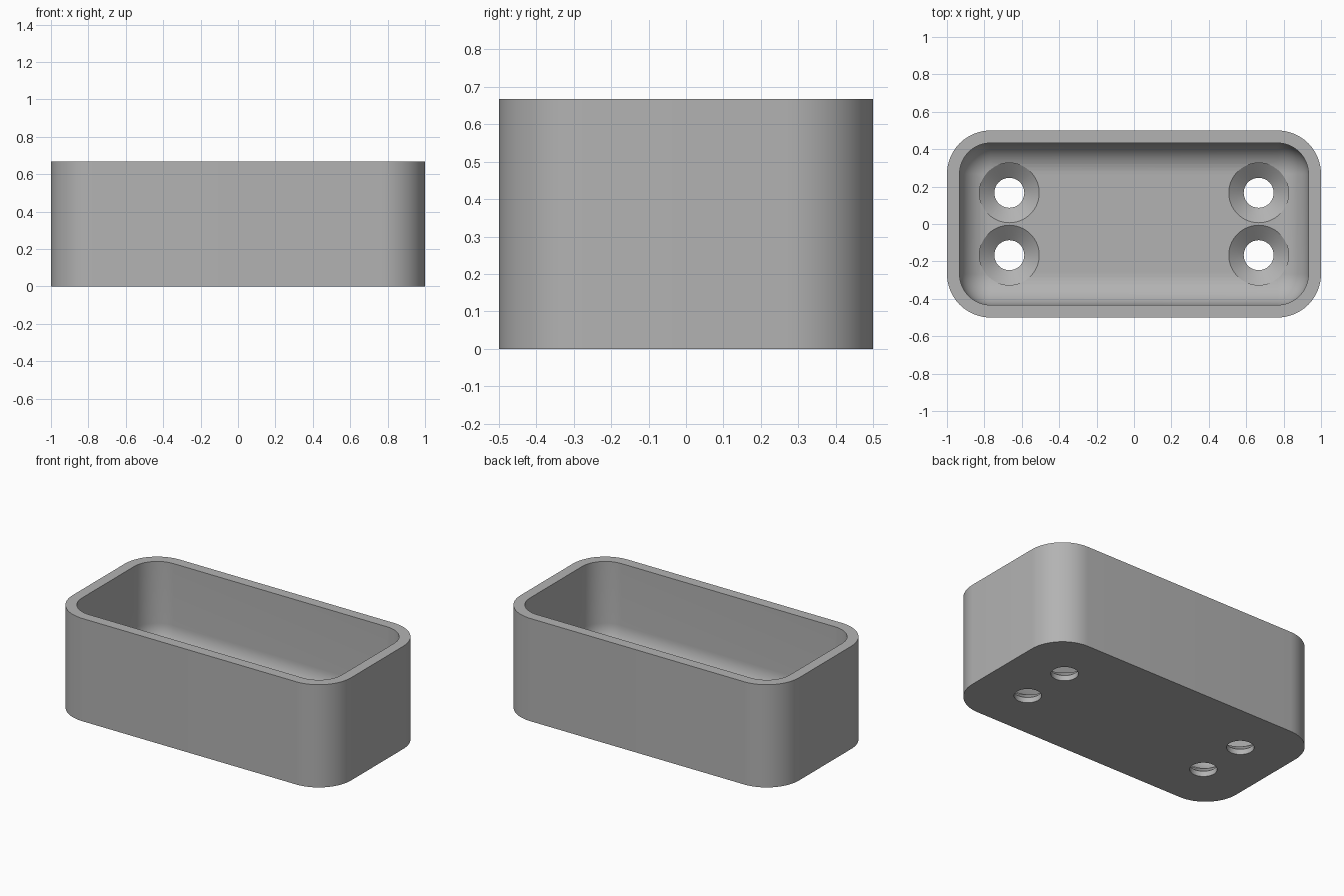
import bpy, bmesh, math
from mathutils import Vector

cube = bpy.data.objects.get("Cube")
if cube:
    bpy.data.objects.remove(cube, do_unlink=True)

HEIGHT, FLOOR = 2 / 3, 0.1
WALL, FILLET = 0.067, 0.166
OUTER_R = WALL + FILLET
CORNER_STEPS = 16

grey = bpy.data.materials.new("plain grey")
grey.use_nodes = True
colour = (0.45, 0.45, 0.45, 1)
grey.diffuse_color = colour
grey.node_tree.nodes["Principled BSDF"].inputs["Base Color"].default_value = colour


def rounded_rect(inset, z):
    """Rounded rectangle offset inwards from the outer outline."""
    r = OUTER_R - inset
    points = []
    for quarter, (sx, sy) in enumerate([(1, 1), (-1, 1), (-1, -1), (1, -1)]):
        for i in range(CORNER_STEPS + 1):
            a = (quarter + i / CORNER_STEPS) * math.pi / 2
            points.append(Vector((sx * (1 - OUTER_R) + r * math.cos(a),
                                  sy * (0.5 - OUTER_R) + r * math.sin(a), z)))
    return points


def circle(radius, z, centre):
    return [Vector((centre[0] + radius * math.cos(a), centre[1] + radius * math.sin(a), z))
            for a in (i * math.tau / 64 for i in range(64))]


def loft(name, rings):
    """Closed solid skinned through rings of equal length."""
    bm = bmesh.new()
    loops = [[bm.verts.new(p) for p in ring] for ring in rings]
    for low, high in zip(loops, loops[1:]):
        for i in range(len(low)):
            j = (i + 1) % len(low)
            bm.faces.new((low[i], low[j], high[j], high[i]))
    bm.faces.new(loops[0][::-1])
    bm.faces.new(loops[-1])
    bmesh.ops.recalc_face_normals(bm, faces=bm.faces)
    mesh = bpy.data.meshes.new(name)
    bm.to_mesh(mesh)
    bm.free()
    mesh.materials.append(grey)
    obj = bpy.data.objects.new(name, mesh)
    bpy.context.collection.objects.link(obj)
    return obj


# Tray: outer wall, rim, inner wall, then the rounded edge down to the floor
rings = [rounded_rect(0, 0), rounded_rect(0, HEIGHT), rounded_rect(WALL, HEIGHT)]
for i in range(15):
    a = i / 14 * math.pi / 2
    inset = WALL + (FILLET - 0.001) * (1 - math.cos(a))
    rings.append(rounded_rect(inset, FLOOR + FILLET * (1 - math.sin(a))))
tray = loft("tray", rings)

# Countersunk screw holes
cutters = []
for x in (-2 / 3, 2 / 3):
    for y in (-1 / 6, 1 / 6):
        profile = [(0.08, -0.1), (0.08, 0.035), (0.16, FLOOR), (0.16, 0.3)]
        cutter = loft("screw_hole_cutter", [circle(r, z, (x, y)) for r, z in profile])
        cutter.hide_render = True
        cutters.append(cutter)
        cut = tray.modifiers.new("screw hole", "BOOLEAN")
        cut.operation = "DIFFERENCE"
        cut.solver = "EXACT"
        cut.object = cutter

# Apply the cuts, then shade smooth with sharp edges kept
bpy.context.view_layer.update()
cut_mesh = bpy.data.meshes.new_from_object(
    tray.evaluated_get(bpy.context.evaluated_depsgraph_get()))
tray.modifiers.clear()
tray.data = cut_mesh
for cutter in cutters:
    bpy.data.objects.remove(cutter, do_unlink=True)
bpy.ops.object.select_all(action="DESELECT")
tray.select_set(True)
bpy.context.view_layer.objects.active = tray
bpy.ops.object.shade_smooth_by_angle(angle=math.radians(30))
